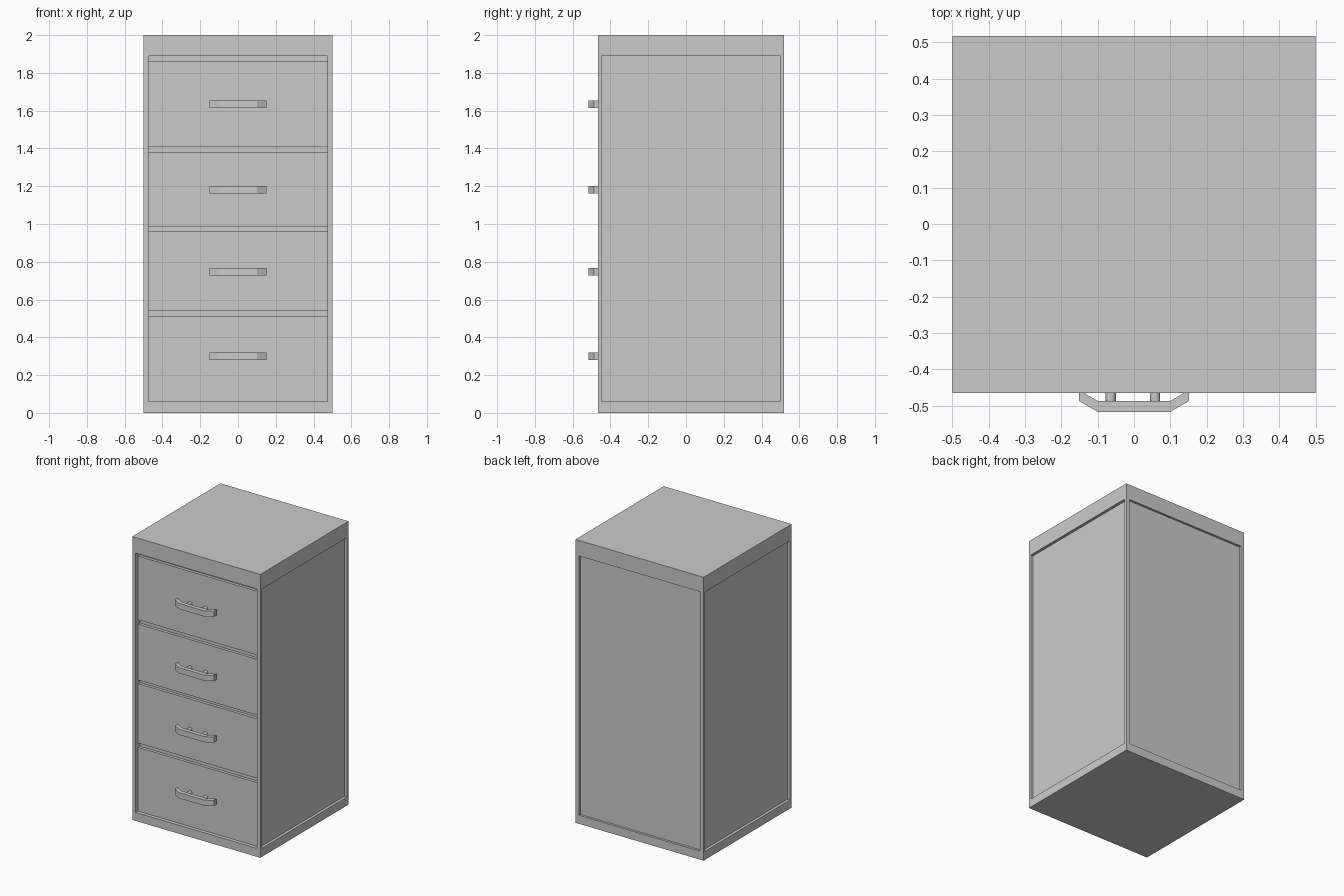
import bpy, bmesh
from mathutils import Vector

if "Cube" in bpy.data.objects:
    bpy.data.objects.remove(bpy.data.objects["Cube"])

FRONT, BACK = -0.465, 0.518
Z_LOW, Z_HIGH = 0.06, 1.89


def finish(bm, name):
    bmesh.ops.recalc_face_normals(bm, faces=bm.faces)
    mesh = bpy.data.meshes.new(name)
    bm.to_mesh(mesh)
    bm.free()
    obj = bpy.data.objects.new(name, mesh)
    bpy.context.collection.objects.link(obj)
    return obj


def box(name, lo, hi):
    bm = bmesh.new()
    bmesh.ops.create_cube(bm, size=1)
    for v in bm.verts:
        v.co = Vector([lo[i] if v.co[i] < 0 else hi[i] for i in range(3)])
    return finish(bm, name)


def prism(name, outline, z0, z1):
    bm = bmesh.new()
    face = bm.faces.new([bm.verts.new((x, y, z0)) for x, y in outline])
    ext = bmesh.ops.extrude_face_region(bm, geom=[face])["geom"]
    moved = [g for g in ext if isinstance(g, bmesh.types.BMVert)]
    bmesh.ops.translate(bm, verts=moved, vec=(0, 0, z1 - z0))
    return finish(bm, name)


# Cabinet shell: one block with a recessed panel in each upright face
bm = bmesh.new()
bmesh.ops.create_cube(bm, size=1)
for v in bm.verts:
    v.co = ((0.5 if v.co.x > 0 else -0.5),
            (BACK if v.co.y > 0 else FRONT),
            (2.0 if v.co.z > 0 else 0.0))
bm.normal_update()
for face in [f for f in bm.faces if abs(f.normal.z) < 0.5]:
    n = face.normal.copy()
    depth = 0.045 if n.y < -0.5 else 0.016 if n.y > 0.5 else 0.02
    outer = list(face.verts)
    rim, floor = [], []
    for v in outer:
        p = v.co.copy()
        if abs(n.x) > 0.5:
            p.y = 0.5 if p.y > 0 else -0.447
        else:
            p.x = 0.473 if p.x > 0 else -0.473
        p.z = Z_HIGH if p.z > 1 else Z_LOW
        rim.append(bm.verts.new(p))
        floor.append(bm.verts.new(p - n * depth))
    bm.faces.remove(face)
    for i in range(4):
        j = (i + 1) % 4
        bm.faces.new((outer[i], outer[j], rim[j], rim[i]))
        bm.faces.new((rim[i], rim[j], floor[j], floor[i]))
    bm.faces.new(floor)
finish(bm, "cabinet_shell")

# Handle outline seen from above: a bar with angled ends
bow = [(-0.152, -0.487), (-0.1, -0.517), (0.1, -0.517), (0.152, -0.487)]
outline = bow + [(x, y + 0.03) for x, y in reversed(bow)]

# Drawers: (bottom, top, handle height)
drawers = [(0.06, 0.51, 0.30), (0.54, 0.96, 0.748),
           (0.985, 1.38, 1.182), (1.41, 1.86, 1.635)]
for n, (z0, z1, hz) in enumerate(drawers, 1):
    box(f"drawer_front_{n}", (-0.473, -0.44, z0), (0.473, -0.41, z1))
    prism(f"handle_{n}", outline, hz - 0.02, hz + 0.02)
    # Round posts joining handle to drawer
    for side, x in (("left", -0.064), ("right", 0.058)):
        bpy.ops.mesh.primitive_cylinder_add(
            vertices=16, radius=0.014, depth=0.06,
            location=(x, -0.465, hz), rotation=(1.5708, 0, 0))
        post = bpy.context.object
        post.name = f"handle_post_{side}_{n}"
        bpy.ops.object.shade_smooth_by_angle()
